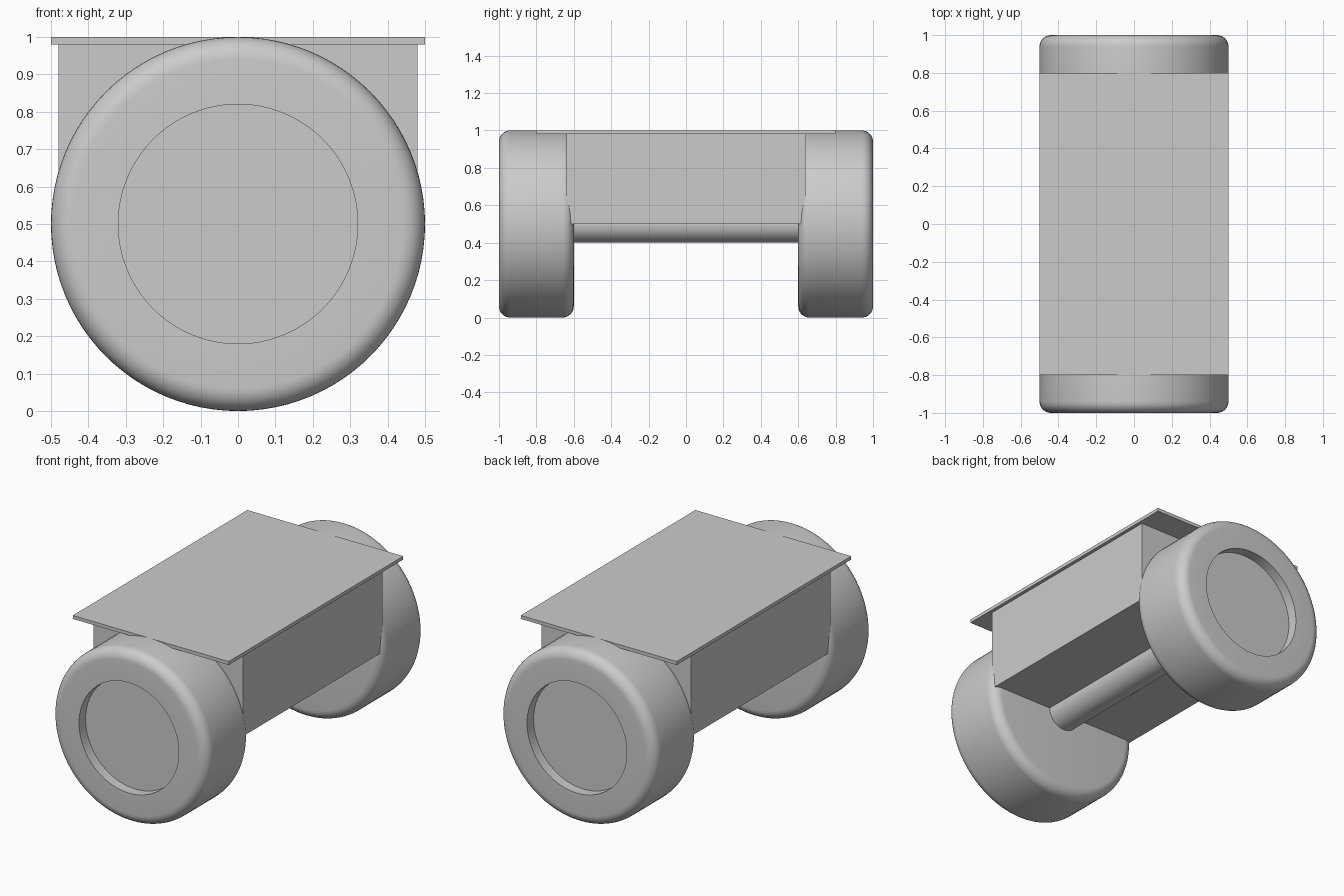
import bpy
import math
from mathutils import Matrix

if "Cube" in bpy.data.objects:
    bpy.data.objects.remove(bpy.data.objects["Cube"], do_unlink=True)

grey = bpy.data.materials.new("light grey")
colour = (0.6, 0.6, 0.6, 1)
grey.diffuse_color = colour
grey.use_nodes = True
grey.node_tree.nodes["Principled BSDF"].inputs["Base Color"].default_value = colour

RADIUS = 0.5
ROUND = 0.06
SEGMENTS = 96


def finish(obj, name):
    obj.name = name
    obj.data.materials.append(grey)


def box(name, size, z):
    bpy.ops.mesh.primitive_cube_add(size=1, location=(0, 0, z))
    obj = bpy.context.object
    obj.data.transform(Matrix.Diagonal((*size, 1)))
    finish(obj, name)


def arc(r, y, start):
    """Quarter circle of the tyre edge as (radius, y) points."""
    angles = [math.radians(start + 90 * i / 8) for i in range(9)]
    return [(r + ROUND * math.cos(a), y + ROUND * math.sin(a)) for a in angles]


def wheel(name, side):
    # Profile from the inner hub, around the tyre, into the outer recess
    edge = RADIUS - ROUND
    profile = [(0, 0.6)] + arc(edge, 0.6 + ROUND, -90) + arc(edge, 1 - ROUND, 0)
    profile += [(0.32, 1), (0.32, 0.94), (0, 0.94)]
    verts, faces = [], []
    for r, y in profile:
        for i in range(SEGMENTS):
            a = math.tau * i / SEGMENTS
            verts.append((r * math.cos(a), side * y, r * math.sin(a)))
    # The two hub discs are closed by single faces
    rings = range(1, len(profile) - 2)
    for k in rings:
        for i in range(SEGMENTS):
            j = (i + 1) % SEGMENTS
            a, b = k * SEGMENTS, (k + 1) * SEGMENTS
            quad = (a + i, b + i, b + j, a + j)
            faces.append(quad if side > 0 else quad[::-1])
    first = [SEGMENTS + i for i in range(SEGMENTS)]
    last = [(len(profile) - 2) * SEGMENTS + i for i in range(SEGMENTS)]
    faces.append(first if side > 0 else first[::-1])
    faces.append(last[::-1] if side > 0 else last)
    # Drop the unused centre rings
    verts = verts[SEGMENTS:-SEGMENTS]
    faces = [[v - SEGMENTS for v in f] for f in faces]
    mesh = bpy.data.meshes.new(name)
    mesh.from_pydata(verts, [], faces)
    obj = bpy.data.objects.new(name, mesh)
    bpy.context.collection.objects.link(obj)
    obj.location.z = RADIUS
    finish(obj, name)
    smooth(obj)


def smooth(obj):
    bpy.ops.object.select_all(action="DESELECT")
    obj.select_set(True)
    bpy.context.view_layer.objects.active = obj
    bpy.ops.object.shade_smooth_by_angle(angle=math.radians(30))


# Body and overhanging deck
box("body", (0.96, 1.28, 0.48), 0.74)
box("deck", (1, 1.6, 0.02), 0.99)

# Axle joining the wheels
bpy.ops.mesh.primitive_cylinder_add(vertices=64, radius=0.1, depth=1.24,
                                    location=(0, 0, RADIUS),
                                    rotation=(math.pi / 2, 0, 0))
axle = bpy.context.object
finish(axle, "axle")
smooth(axle)

# Wheels
wheel("front_wheel", -1)
wheel("back_wheel", 1)
